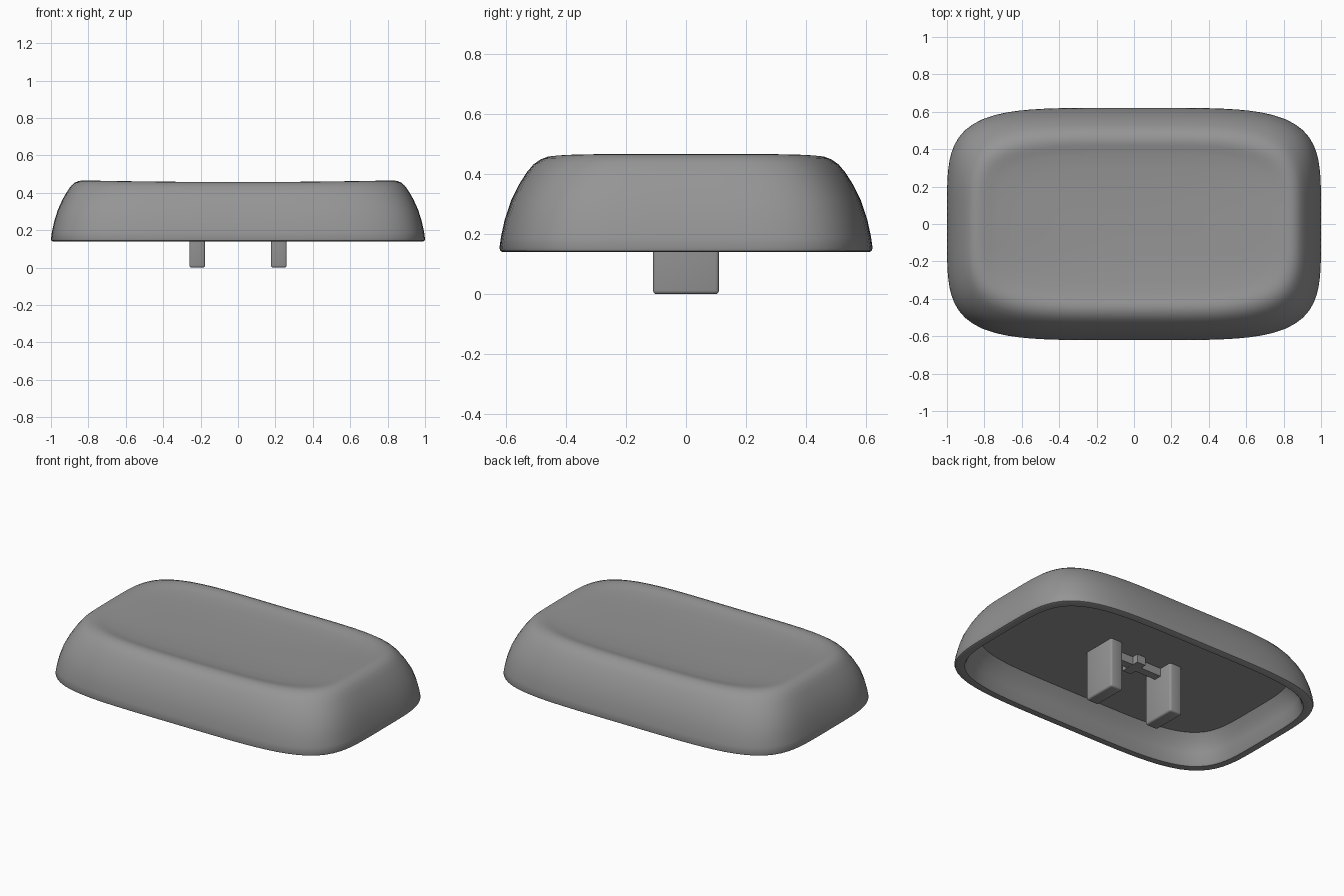
import bpy, bmesh, math

if "Cube" in bpy.data.objects:
    bpy.data.objects.remove(bpy.data.objects["Cube"])

grey = bpy.data.materials.new("mid grey")
grey.diffuse_color = (0.3, 0.3, 0.3, 1)
grey.use_nodes = True
grey.node_tree.nodes["Principled BSDF"].inputs["Base Color"].default_value = grey.diffuse_color
SEGMENTS = 112


def finish(name, bm, angle):
    bmesh.ops.recalc_face_normals(bm, faces=bm.faces)
    mesh = bpy.data.meshes.new(name)
    bm.to_mesh(mesh)
    bm.free()
    mesh.materials.append(grey)
    obj = bpy.data.objects.new(name, mesh)
    bpy.context.collection.objects.link(obj)
    bpy.ops.object.select_all(action="DESELECT")
    obj.select_set(True)
    bpy.context.view_layer.objects.active = obj
    bpy.ops.object.shade_smooth_by_angle(angle=math.radians(angle))
    return obj


def ring(bm, hx, hy, z, n):
    """Superellipse loop; the upper rim sags slightly towards x = 0."""
    verts = []
    for i in range(SEGMENTS):
        a = 2 * math.pi * i / SEGMENTS
        c, s = math.cos(a), math.sin(a)
        r = (abs(c) ** n + abs(s) ** n) ** (-1 / n)
        x, y = hx * r * c, hy * r * s
        sag = 0.008 * max(0, 1 - (x / 0.8) ** 2) * min(1, max(0, (z - 0.34) / 0.12))
        verts.append(bm.verts.new((x, y, z - sag)))
    return verts


# Cap shell: ceiling, inner wall, lip, outer wall, rim and dished top
profile = [
    (0.875, 0.500, 0.310, 4.6), (0.905, 0.528, 0.270, 4.6), (0.930, 0.552, 0.215, 4.6),
    (0.945, 0.567, 0.150, 4.6), (0.952, 0.574, 0.140, 4.6), (0.988, 0.610, 0.140, 4.6),
    (0.997, 0.618, 0.144, 4.6), (1.000, 0.621, 0.153, 4.6), (0.995, 0.616, 0.190, 4.6),
    (0.982, 0.603, 0.250, 4.6), (0.963, 0.583, 0.310, 4.6), (0.938, 0.557, 0.365, 4.5),
    (0.912, 0.530, 0.410, 4.4), (0.892, 0.508, 0.438, 4.3), (0.872, 0.485, 0.455, 4.3),
    (0.850, 0.462, 0.464, 4.3), (0.828, 0.440, 0.466, 4.3), (0.805, 0.420, 0.463, 4.2),
    (0.775, 0.398, 0.457, 4.1), (0.730, 0.370, 0.451, 4.0), (0.600, 0.300, 0.444, 3.8),
    (0.350, 0.175, 0.438, 3.5), (0.120, 0.060, 0.436, 3.0),
]
bm = bmesh.new()
rings = [ring(bm, *p) for p in profile]
for a, b in zip(rings, rings[1:]):
    for i in range(SEGMENTS):
        j = (i + 1) % SEGMENTS
        bm.faces.new((a[i], a[j], b[j], b[i]))
bm.faces.new(rings[0])
bm.faces.new(rings[-1])
finish("cap_shell", bm, 40)


def block(name, size, center, bevel=0.0):
    bm = bmesh.new()
    bmesh.ops.create_cube(bm, size=1)
    for v in bm.verts:
        v.co = [v.co[k] * size[k] + center[k] for k in range(3)]
    if bevel:
        bmesh.ops.bevel(bm, geom=bm.edges[:], offset=bevel, segments=3,
                        profile=0.5, affect="EDGES")
    return finish(name, bm, 40)


# Two clip legs under the ceiling
for side, name in ((-1, "left_leg"), (1, "right_leg")):
    block(name, (0.085, 0.22, 0.33), (side * 0.218, 0, 0.165), 0.012)

# Small cross-shaped rib joining the legs
block("rib_bar", (0.37, 0.05, 0.06), (0, 0, 0.29))
block("rib_cross", (0.06, 0.13, 0.06), (0, 0, 0.289))
